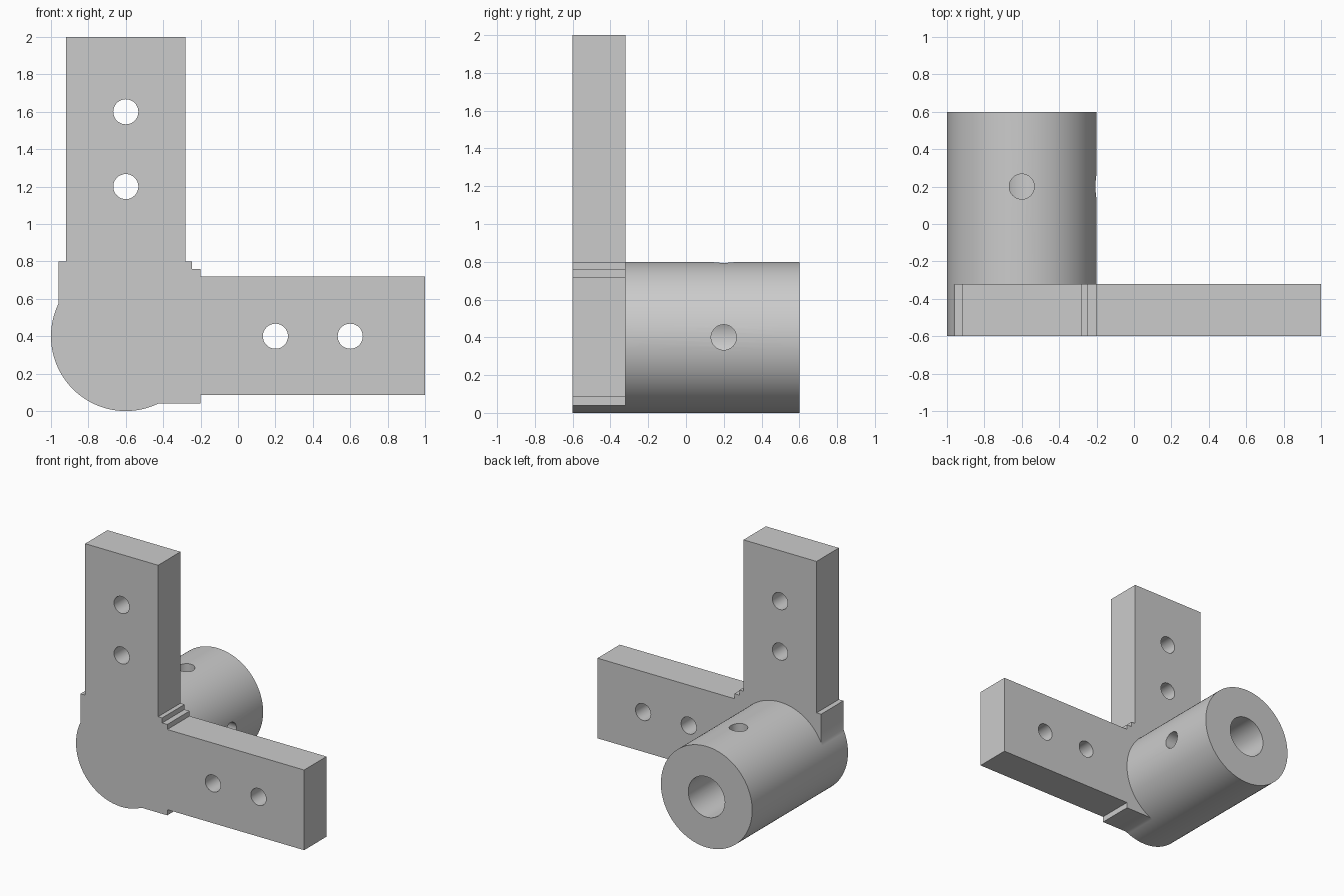
import bpy, bmesh
from math import radians, cos, sin, sqrt, pi
from mathutils import Vector

cube = bpy.data.objects.get("Cube")
if cube:
    bpy.data.objects.remove(cube, do_unlink=True)

FRONT, PLATE_BACK, BACK = -0.6, -0.32, 0.6
CX, CZ, R = -0.6, 0.4, 0.4          # hub axis and radius
BORE_R, HOLE_R = 0.16, 0.067
SEGMENTS = 96

grey = bpy.data.materials.new("plain grey")
colour = (0.6, 0.6, 0.6, 1)
grey.use_nodes = True
grey.diffuse_color = colour
grey.node_tree.nodes["Principled BSDF"].inputs["Base Color"].default_value = colour


def make_object(name, bm):
    bmesh.ops.recalc_face_normals(bm, faces=bm.faces)
    mesh = bpy.data.meshes.new(name)
    bm.to_mesh(mesh)
    bm.free()
    mesh.materials.append(grey)
    obj = bpy.data.objects.new(name, mesh)
    bpy.context.collection.objects.link(obj)
    return obj


def prism(name, outline, y0, y1):
    """Extrude an (x, z) outline along y."""
    bm = bmesh.new()
    face = bm.faces.new([bm.verts.new((x, y0, z)) for x, z in outline])
    ext = bmesh.ops.extrude_face_region(bm, geom=[face])
    moved = [v for v in ext["geom"] if isinstance(v, bmesh.types.BMVert)]
    bmesh.ops.translate(bm, verts=moved, vec=(0, y1 - y0, 0))
    return make_object(name, bm)


def rod(name, start, end, radius, segments=48):
    """Solid cylinder between two points."""
    a, b = Vector(start), Vector(end)
    bm = bmesh.new()
    bmesh.ops.create_cone(bm, cap_ends=True, segments=segments, radius1=radius,
                          radius2=radius, depth=(b - a).length)
    turn = Vector((0, 0, 1)).rotation_difference(b - a).to_matrix()
    bmesh.ops.rotate(bm, verts=bm.verts, matrix=turn)
    bmesh.ops.translate(bm, verts=bm.verts, vec=(a + b) / 2)
    return make_object(name, bm)


def activate(obj):
    bpy.ops.object.select_all(action='DESELECT')
    obj.select_set(True)
    bpy.context.view_layer.objects.active = obj


def drill(obj, cutters):
    for cutter in cutters:
        cutter.hide_render = True
        mod = obj.modifiers.new("drill", 'BOOLEAN')
        mod.operation = 'DIFFERENCE'
        mod.solver = 'EXACT'
        mod.object = cutter
        activate(obj)
        bpy.ops.object.modifier_apply(modifier=mod.name)
        bpy.data.objects.remove(cutter, do_unlink=True)
    activate(obj)
    bpy.ops.object.shade_smooth_by_angle(angle=radians(30))


# Corner plate: two arms, stepped inner corner, rounded outer corner
edge = 0.36
drop = sqrt(R * R - edge * edge)
step = 2 * pi / SEGMENTS
arc = [(CX + R * cos(i * step), CZ + R * sin(i * step)) for i in range(42, 79)]
outline = [(CX - edge, CZ + drop)] + arc + [
    (CX + drop, CZ - edge), (-0.2, 0.04), (-0.2, 0.085), (1, 0.085),
    (1, 0.72), (-0.2, 0.72), (-0.2, 0.76), (-0.245, 0.76), (-0.245, 0.8),
    (-0.28, 0.8), (-0.28, 2), (-0.92, 2), (-0.92, 0.8), (-0.96, 0.8)]
plate = prism("corner_plate", outline, FRONT, PLATE_BACK)

# Screw holes through both arms
spots = [(CX + d, CZ) for d in (0.8, 1.2)] + [(CX, CZ + d) for d in (0.8, 1.2)]
drill(plate, [rod("hole_cutter", (x, -1, z), (x, 0, z), HOLE_R) for x, z in spots])

# Hub with a blind bore and two set-screw holes
circle = [(CX + R * cos(i * step), CZ + R * sin(i * step)) for i in range(SEGMENTS)]
hub = prism("hub", circle, PLATE_BACK, BACK)
HOLE_Y = 0.2
drill(hub, [
    rod("bore_cutter", (CX, -0.5, CZ), (CX, 0.8, CZ), BORE_R, SEGMENTS),
    rod("side_cutter", (CX, HOLE_Y, CZ), (CX + 0.6, HOLE_Y, CZ), HOLE_R),
    rod("top_cutter", (CX, HOLE_Y, CZ), (CX, HOLE_Y, CZ + 0.6), HOLE_R)])
